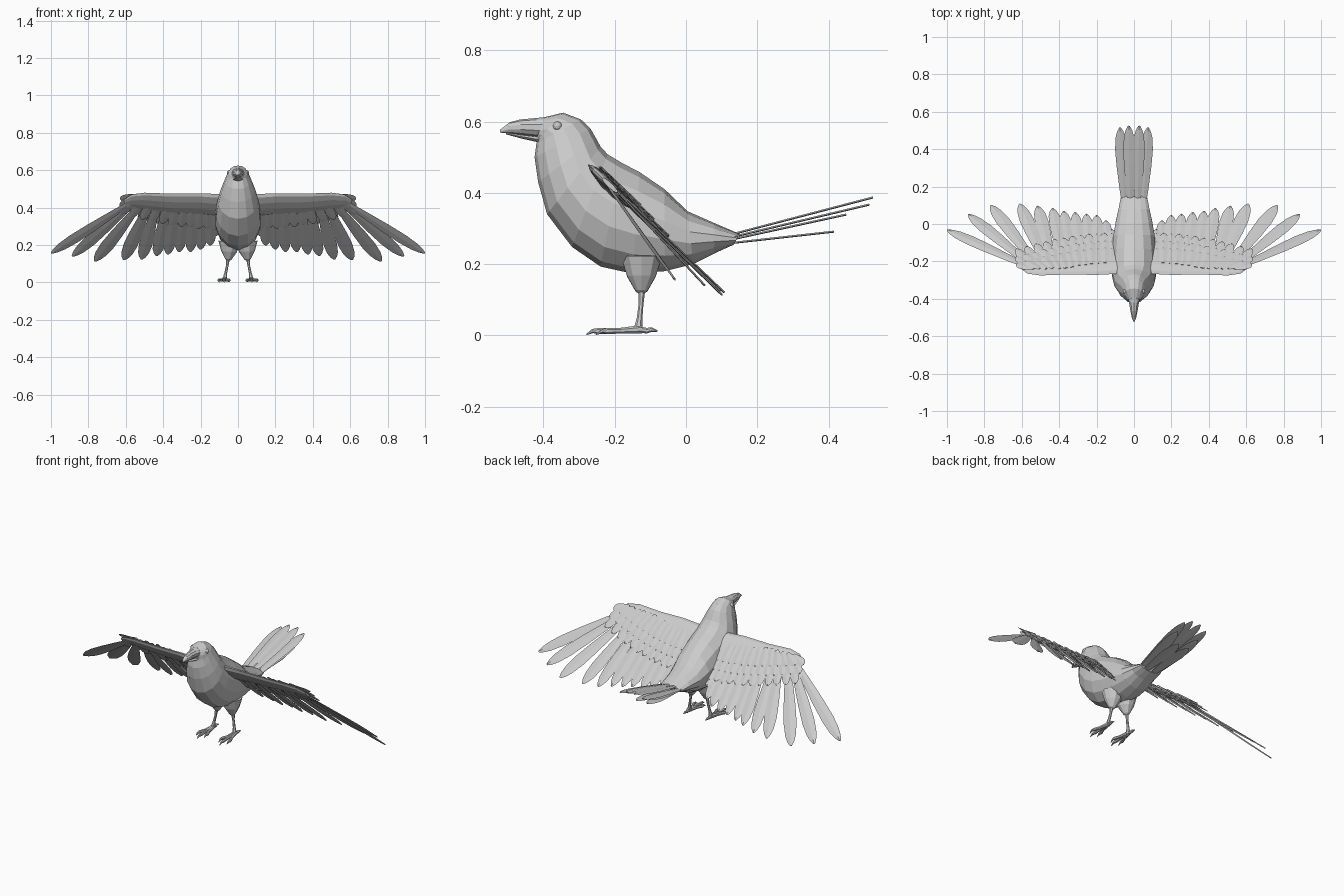
import bpy, bmesh
from math import sin, cos, pi
from mathutils import Vector as V

if "Cube" in bpy.data.objects:
    bpy.data.objects.remove(bpy.data.objects["Cube"])


def loft(bm, rings):
    """Skin a list of equally sized vertex rings and cap the ends."""
    vs = [[bm.verts.new(p) for p in r] for r in rings]
    n = len(vs[0])
    for a, b in zip(vs, vs[1:]):
        for i in range(n):
            j = (i + 1) % n
            bm.faces.new((a[i], a[j], b[j], b[i]))
    bm.faces.new(vs[0])
    bm.faces.new(vs[-1])


def ellipse(c, u, v, n):
    c, u, v = V(c), V(u), V(v)
    return [c + u * cos(2 * pi * i / n) + v * sin(2 * pi * i / n) for i in range(n)]


def side_loft(bm, sections, n):
    """Sections are (top y, top z, bottom y, bottom z, half width)."""
    rings = []
    for ty, tz, by, bz, w in sections:
        t, b = V((0, ty, tz)), V((0, by, bz))
        rings.append(ellipse((t + b) / 2, (t - b) / 2, (w, 0, 0), n))
    loft(bm, rings)


def limb(bm, pts, radii, n=7):
    pts = [V(p) for p in pts]
    rings = []
    for i, (p, r) in enumerate(zip(pts, radii)):
        d = (pts[min(i + 1, len(pts) - 1)] - pts[max(i - 1, 0)]).normalized()
        v = d.cross(V((1, 0, 0)))
        if v.length < 0.3:
            v = d.cross(V((0, 0, 1)))
        v.normalize()
        rings.append(ellipse(p, d.cross(v) * r, v * r, n))
    loft(bm, rings)


def feather(bm, base, tip, w, normal, lift=0.0, thick=0.004):
    normal = V(normal).normalized()
    base, tip = V(base) + normal * lift, V(tip) + normal * lift
    axis = tip - base
    side = axis.cross(normal).normalized()
    up = side.cross(axis).normalized()
    rings = []
    for t, k in ((0, .4), (.2, .65), (.5, .92), (.72, 1), (.87, .82), (.95, .52), (1, .15)):
        c = base + axis * t
        rings.append([c + side * w * k, c + up * thick, c - side * w * k, c - up * thick * .5])
    loft(bm, rings)


def finish(name, bm, mirror=False):
    bmesh.ops.recalc_face_normals(bm, faces=bm.faces)
    me = bpy.data.meshes.new(name)
    bm.to_mesh(me)
    bm.free()
    ob = bpy.data.objects.new(name, me)
    bpy.context.collection.objects.link(ob)
    if mirror:
        m = ob.modifiers.new("mirror", 'MIRROR')
        m.use_mirror_merge = False
    return ob


# body and head, from tail root to face
bm = bmesh.new()
side_loft(bm, [
    (.15, .285, .135, .255, .072), (.08, .315, .08, .23, .085), (.005, .348, .02, .20, .10),
    (-.06, .41, -.06, .18, .113), (-.13, .458, -.15, .173, .12), (-.18, .484, -.24, .193, .124),
    (-.22, .508, -.32, .248, .12), (-.24, .53, -.39, .34, .108), (-.252, .552, -.415, .43, .092),
    (-.268, .58, -.425, .50, .073), (-.295, .606, -.42, .538, .06), (-.345, .625, -.417, .548, .05),
    (-.395, .613, -.42, .553, .032)], 14)
finish("body", bm)

# beak halves
bm = bmesh.new()
side_loft(bm, [(-.37, .615, -.38, .555, .036), (-.42, .61, -.42, .557, .028), (-.465, .606, -.465, .563, .02),
               (-.495, .598, -.50, .567, .013), (-.522, .577, -.522, .569, .004)], 10)
finish("upper_beak", bm)
bm = bmesh.new()
side_loft(bm, [(-.39, .565, -.39, .54, .03), (-.42, .559, -.42, .543, .024),
               (-.46, .563, -.46, .552, .016), (-.505, .569, -.505, .564, .005)], 8)
finish("lower_beak", bm)

# eyes
bm = bmesh.new()
bmesh.ops.create_uvsphere(bm, u_segments=12, v_segments=8, radius=.013)
bmesh.ops.translate(bm, verts=bm.verts, vec=(.047, -.361, .587))
finish("eyes", bm, True)

# tail feathers, longest on top
bm = bmesh.new()
for bx, tx, ty, tz, bz, w in ((.02, .028, .525, .386, .275, .032), (.05, .075, .515, .366, .268, .033),
                              (.045, .07, .45, .338, .262, .033), (.025, .035, .415, .29, .255, .034)):
    feather(bm, (bx, .1, bz), (tx, ty, tz), w, (0, -.28, .96))
finish("tail", bm, True)


# sloping wing surface that droops toward the tip
def wing(x, y):
    return V((x, y, .475 - .95 * (y + .27) - .09 * (max(0, x - .6) / .4) ** 3))


N = (0, .69, .72)
D = V((0, .725, -.69))

# wing arm with rounded leading edge
bm = bmesh.new()
rings = []
for x, lead, hc, th in ((.06, -.265, .085, .022), (.2, -.272, .08, .017), (.36, -.27, .075, .015),
                        (.5, -.275, .065, .013), (.57, -.265, .05, .011), (.61, -.235, .03, .007)):
    rings.append(ellipse(wing(x, lead) + D * hc, D * hc, V(N) * th, 10))
loft(bm, rings)
finish("wing_arms", bm, True)

# flight feathers: base x, base y, tip x, tip y, half width
bm = bmesh.new()
flight = [(.57, -.225, .998, -.03, .034), (.56, -.215, .885, .05, .036), (.53, -.205, .765, .102, .038),
          (.48, -.2, .61, .105, .038), (.44, -.195, .515, .098, .036), (.385, -.19, .435, .082, .034),
          (.335, -.19, .375, .07, .033), (.285, -.19, .315, .06, .032), (.235, -.19, .255, .055, .032),
          (.185, -.19, .2, .045, .032), (.14, -.19, .15, .02, .03), (.11, -.19, .12, -.03, .03)]
for i, (bx, by, tx, ty, w) in enumerate(flight):
    feather(bm, wing(bx, by), wing(tx, ty), w, N, (i % 2) * .005 - .003)
finish("flight_feathers", bm, True)

# overlapping covert rows above and below: tip offset, length, lift, count
bm = bmesh.new()
for off, length, lift, count in ((0, .13, .008, 12), (-.045, .1, .013, 13), (-.085, .08, .016, 13),
                                 (-.02, .13, -.008, 11)):
    for i in range(count):
        f = i / (count - 1)
        x = .12 + .42 * f
        ty = -.055 - .085 * f * f + off
        tx = x + .09 * f ** 2
        feather(bm, wing(x, max(ty - length, -.25)), wing(tx, ty), .026, N, lift + (i % 2) * .003, .003)
finish("covert_feathers", bm, True)

# legs: feathered thigh tapering to a thin shank
bm = bmesh.new()
limb(bm, [(.045, -.125, .22), (.048, -.125, .165), (.052, -.125, .125), (.055, -.125, .118)],
     [.06, .042, .018, .009], 10)
limb(bm, [(.053, -.124, .135), (.058, -.126, .09), (.066, -.13, .05), (.072, -.135, .014)],
     [.011, .007, .008, .013])
finish("legs", bm, True)

# toes with curved claws
bm = bmesh.new()
for x, y in ((.048, -.235), (.074, -.262), (.101, -.235)):
    mx = (x + .073) / 2
    limb(bm, [(.073, -.125, .017), (mx, -.185, .013), (x, y + .015, .012), (x, y, .012), (x, y - .018, .002)],
         [.012, .008, .009, .006, .0015])
limb(bm, [(.073, -.14, .018), (.073, -.11, .013), (.073, -.098, .016), (.073, -.08, .012)],
     [.01, .008, .007, .002])
finish("feet", bm, True)
